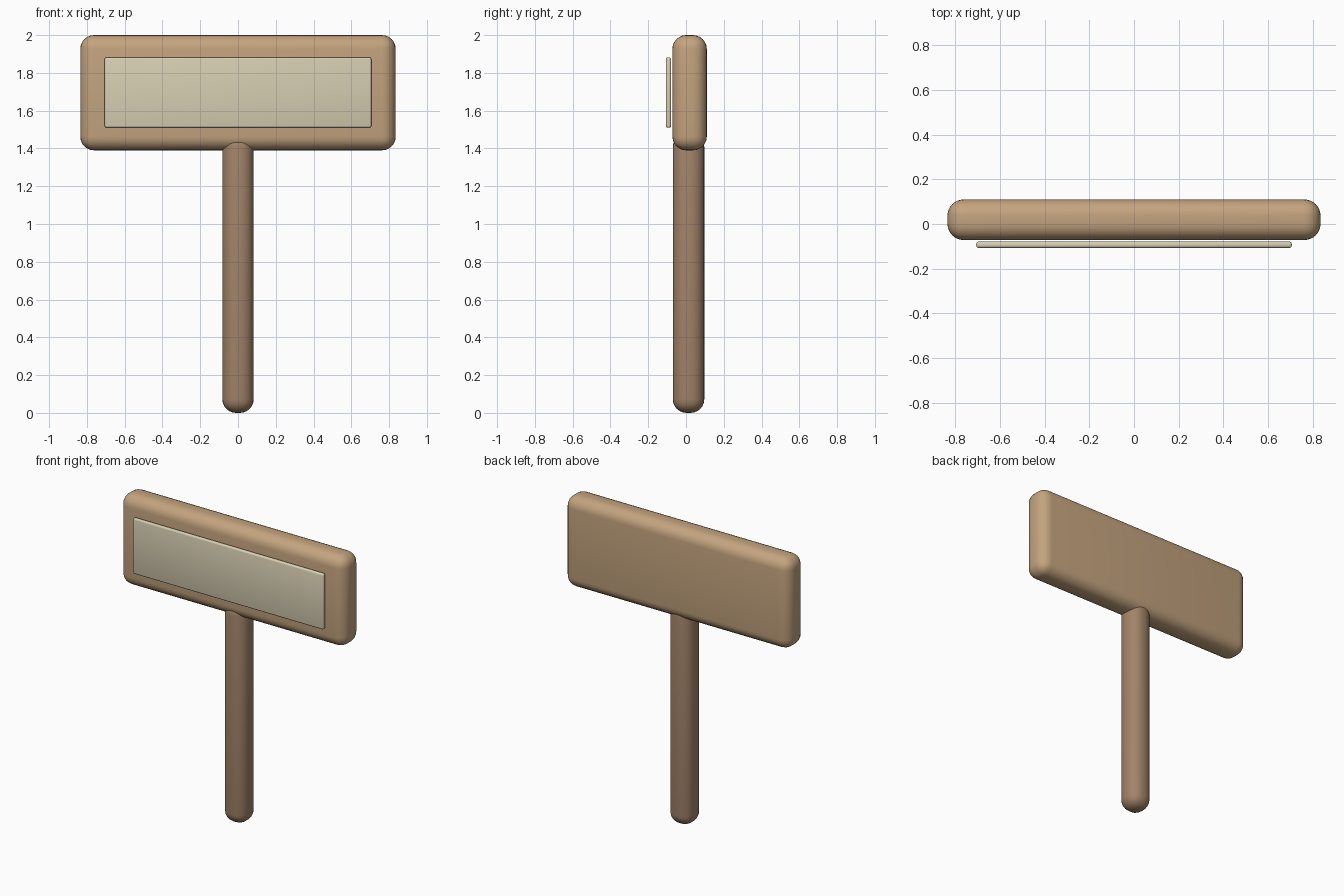
import bpy

if "Cube" in bpy.data.objects:
    bpy.data.objects.remove(bpy.data.objects["Cube"])


def material(name, rgb):
    m = bpy.data.materials.new(name)
    m.diffuse_color = (*rgb, 1.0)
    m.use_nodes = True
    m.node_tree.nodes["Principled BSDF"].inputs["Base Color"].default_value = m.diffuse_color
    return m


def rounded_box(name, lo, hi, radius, segments, mat):
    """Box between two corners with rounded edges."""
    centre = [(a + b) / 2 for a, b in zip(lo, hi)]
    bpy.ops.mesh.primitive_cube_add(size=1, location=centre)
    obj = bpy.context.object
    obj.name = name
    obj.scale = [b - a for a, b in zip(lo, hi)]
    bpy.ops.object.transform_apply(location=False, rotation=False, scale=True)
    bevel = obj.modifiers.new("round", "BEVEL")
    bevel.width = radius
    bevel.segments = segments
    bevel.limit_method = "NONE"
    bpy.ops.object.modifier_apply(modifier=bevel.name)
    bpy.ops.object.shade_smooth_by_angle()
    obj.data.materials.append(mat)
    return obj


board_wood = material("board_wood", (0.55, 0.37, 0.21))
post_wood = material("post_wood", (0.36, 0.23, 0.14))
cream = material("cream", (0.68, 0.62, 0.45))

# Post, with its top end buried in the board
rounded_box("post", (-0.083, -0.07, 0.0), (0.083, 0.097, 1.48), 0.073, 6, post_wood)

# Sign board
rounded_box("board", (-0.835, -0.072, 1.39), (0.835, 0.11, 2.0), 0.073, 6, board_wood)

# Thin face panel, floating just in front of the board
rounded_box("face_panel", (-0.706, -0.107, 1.51), (0.706, -0.079, 1.882), 0.01, 3, cream)
